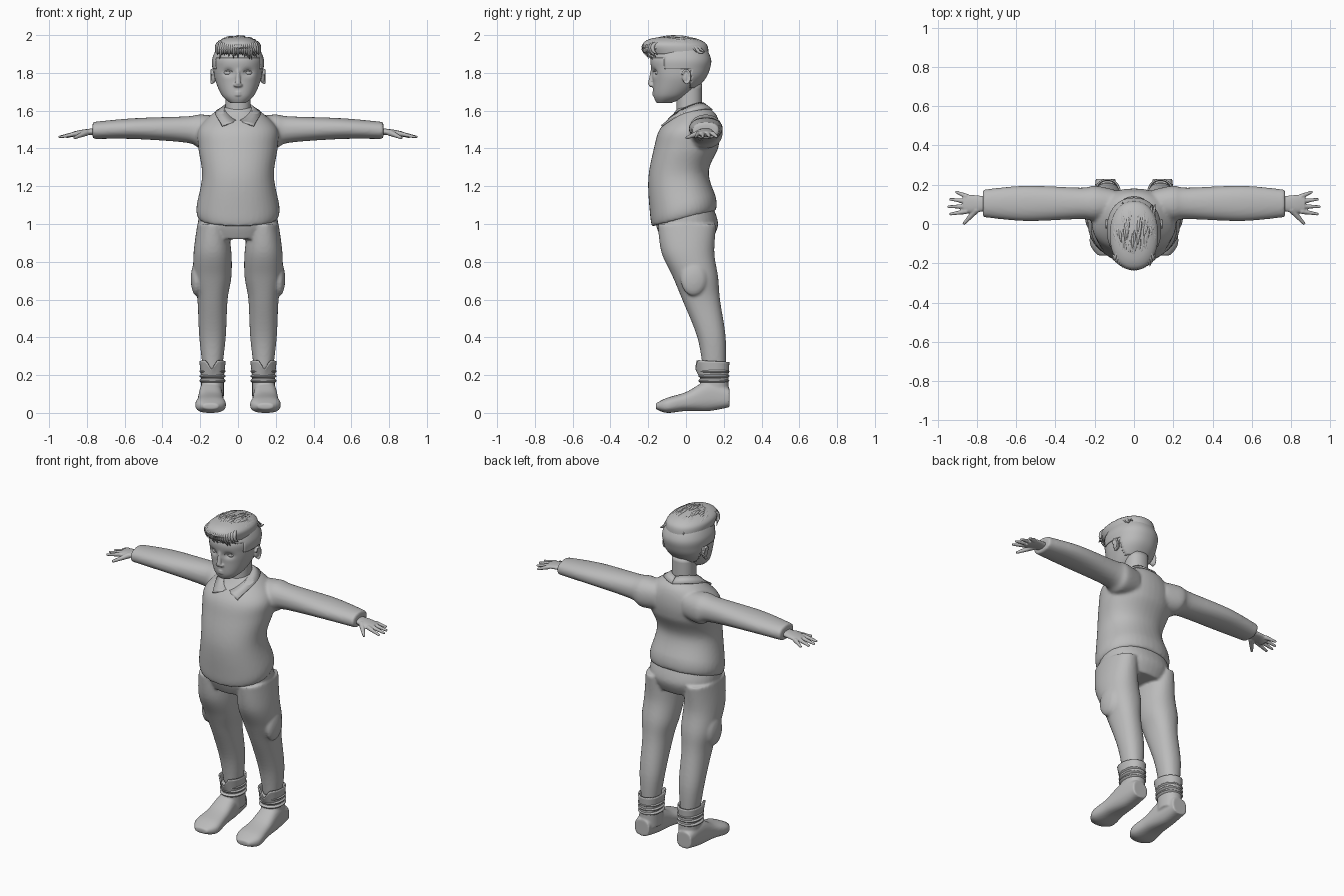
import bpy, bmesh, random
from math import sin, cos, pi, exp, sqrt, copysign
from mathutils import Vector, Matrix

if "Cube" in bpy.data.objects:
    bpy.data.objects.remove(bpy.data.objects["Cube"])
random.seed(4)

clay = bpy.data.materials.new("plain grey")
clay.use_nodes = True
clay.diffuse_color = (.5, .5, .5, 1)
clay.node_tree.nodes["Principled BSDF"].inputs["Base Color"].default_value = clay.diffuse_color


def spline(rows, steps):
    """Smooth in-between rows for a short list of equal-length tuples."""
    out = []
    last = len(rows) - 1
    for i in range(last):
        before, start, end, after = rows[max(i - 1, 0)], rows[i], rows[i + 1], rows[min(i + 2, last)]
        for step in range(steps):
            t = step / steps
            out.append([b + t / 2 * (c - a + t * (2 * a - 5 * b + 4 * c - d + t * (3 * (b - c) + d - a)))
                        for a, b, c, d in zip(before, start, end, after)])
    return out + [list(rows[last])]


def skin(bm, rings, caps=True):
    """Join rings of points into a tube of faces."""
    loops = [[bm.verts.new(point) for point in ring] for ring in rings]
    for lower, upper in zip(loops, loops[1:]):
        for i in range(len(lower)):
            bm.faces.new((lower[i - 1], lower[i], upper[i], upper[i - 1]))
    if caps:
        bm.faces.new(loops[0])
        bm.faces.new(loops[-1])


def ring(at, wide, low, high):
    """One section: place on the axis, half width, and the two ends of its depth."""
    return at, wide, low, high


def loft(bm, rows, axis="z", mid=0, power=2.2, count=40, steps=6, caps=True):
    """Rounded solid through the sections, centred sideways on mid."""
    rings = []
    for at, wide, low, high in spline(rows, steps):
        points = []
        for k in range(count):
            c, s = cos(2 * pi * k / count), sin(2 * pi * k / count)
            a = mid + wide * copysign(abs(c) ** (2 / power), c)
            b = (low + high) / 2 + (high - low) / 2 * copysign(abs(s) ** (2 / power), s)
            points.append({"x": (at, a, b), "y": (a, at, b), "z": (a, b, at)}[axis])
        rings.append(points)
    skin(bm, rings, caps)


def tube(bm, rows, count=8, steps=4):
    """Round strand through rows of x, y, z and radius."""
    path = spline(rows, steps)
    rings = []
    for i, (x, y, z, radius) in enumerate(path):
        ahead, behind = path[min(i + 1, len(path) - 1)], path[max(i - 1, 0)]
        turn = (Vector(ahead[:3]) - Vector(behind[:3])).to_track_quat("Z", "Y")
        angles = [2 * pi * k / count for k in range(count)]
        rings.append([Vector((x, y, z)) + turn @ Vector((radius * cos(a), radius * sin(a), 0)) for a in angles])
    skin(bm, rings)


def ball(bm, centre, size):
    place = Matrix.Translation(centre) @ Matrix.Diagonal(size).to_4x4()
    bmesh.ops.create_uvsphere(bm, u_segments=20, v_segments=12, radius=1, matrix=place)


def finish(name, bm, mirror=False, voxel=0, relax=0, thick=0):
    """Turn the working mesh into an object, optionally mirrored, blended and smoothed."""
    bmesh.ops.recalc_face_normals(bm, faces=bm.faces[:])
    mesh = bpy.data.meshes.new(name)
    bm.to_mesh(mesh)
    bm.free()
    mesh.materials.append(clay)
    mesh.shade_smooth()
    part = bpy.data.objects.new(name, mesh)
    bpy.context.collection.objects.link(part)
    if thick:
        part.modifiers.new("thickness", "SOLIDIFY").thickness = thick
    if mirror:
        part.modifiers.new("mirror", "MIRROR").use_mirror_merge = False
    if voxel:
        blend = part.modifiers.new("blend", "REMESH")
        blend.mode, blend.voxel_size, blend.use_smooth_shade = "VOXEL", voxel, True
    if relax:
        part.modifiers.new("relax", "SMOOTH").iterations = relax


# Sweater: torso with a hem that rises to the back, blended with the sleeves
bm = bmesh.new()
loft(bm, [ring(at=.99, wide=.21, low=-.18, high=.16),
          ring(at=1.05, wide=.22, low=-.19, high=.16),
          ring(at=1.24, wide=.19, low=-.2, high=.12),
          ring(at=1.4, wide=.21, low=-.17, high=.17),
          ring(at=1.5, wide=.21, low=-.14, high=.18),
          ring(at=1.58, wide=.14, low=-.07, high=.16),
          ring(at=1.62, wide=.07, low=-.04, high=.11)])
for v in bm.verts:
    fade = min(1, max(0, (1.4 - v.co.z) * 3))
    v.co.z += fade * (v.co.y + .17) / 4
loft(bm, [ring(at=.1, wide=.07, low=1.41, high=1.57),
          ring(at=.2, wide=.09, low=1.4, high=1.58),
          ring(at=.27, wide=.08, low=1.43, high=1.57),
          ring(at=.55, wide=.09, low=1.45, high=1.56),
          ring(at=.77, wide=.07, low=1.45, high=1.54)], axis="x", mid=.105)
finish("sweater", bm, mirror=True, voxel=.009, relax=6)

# Trousers: hips, legs and bulging side pockets
bm = bmesh.new()
loft(bm, [ring(at=.92, wide=.17, low=-.13, high=.14),
          ring(at=1, wide=.21, low=-.16, high=.17),
          ring(at=1.1, wide=.2, low=-.16, high=.14)])
loft(bm, [ring(at=1, wide=.08, low=-.15, high=.16),
          ring(at=.85, wide=.1, low=-.13, high=.15),
          ring(at=.72, wide=.1, low=-.07, high=.17),
          ring(at=.6, wide=.08, low=-.02, high=.18),
          ring(at=.4, wide=.07, low=.06, high=.21),
          ring(at=.23, wide=.05, low=.09, high=.21)], mid=.135)
ball(bm, (.22, .04, .71), (.03, .07, .09))
finish("trousers", bm, mirror=True, voxel=.008, relax=5)

# Boots: foot and ankle blended
bm = bmesh.new()
loft(bm, [ring(at=-.16, wide=.04, low=.02, high=.05),
          ring(at=-.1, wide=.08, low=0, high=.08),
          ring(at=0, wide=.07, low=.01, high=.11),
          ring(at=.12, wide=.06, low=.01, high=.17),
          ring(at=.23, wide=.05, low=.03, high=.13)], axis="y", mid=.145, power=2.6)
loft(bm, [ring(at=z, wide=.06, low=.075, high=.225) for z in (.08, .22)], mid=.135)
finish("boots", bm, mirror=True, voxel=.006, relax=4)

# Flared boot cuffs, notched at the front and lower at the back
bm = bmesh.new()
loft(bm, [ring(at=.19, wide=.06, low=.07, high=.225),
          ring(at=.28, wide=.07, low=.05, high=.23)], mid=.135, count=48, caps=False)
for v in bm.verts:
    rise = (v.co.z - .19) * 10
    if v.co.y < .1:
        v.co.z -= rise * .06 * max(0, 1 - abs(v.co.x - .14) / .035)
    v.co.z -= rise * v.co.y / 20
finish("boot_cuffs", bm, mirror=True, thick=.008)

# Ankle straps
bm = bmesh.new()
for z in (.17, .195, .22):
    loft(bm, [ring(at=z + shift, wide=half, low=.135 - half, high=.16 + half)
              for shift, half in ((-.01, .06), (0, .07), (.01, .06))], mid=.135)
finish("boot_straps", bm, mirror=True)

# Hands: palm, four spread fingers and a thumb
bm = bmesh.new()
loft(bm, [ring(at=.74, wide=.035, low=1.47, high=1.51),
          ring(at=.82, wide=.045, low=1.47, high=1.5),
          ring(at=.87, wide=.045, low=1.46, high=1.49)], axis="x", mid=.103)
for i, reach in enumerate((.91, .94, .95, .94)):
    tube(bm, [(.85, .14 - i / 40, 1.48, .014), (reach, .165 - i / 26, 1.46, .007)])
tube(bm, [(.8, .075, 1.485, .018), (.868, 0, 1.455, .008)])
finish("hands", bm, mirror=True, voxel=.0045, relax=2)

# Neck
bm = bmesh.new()
loft(bm, [ring(at=z, wide=.067, low=-.05, high=.085) for z in (1.53, 1.74)])
finish("neck", bm)

# Collar: a folded strip around the neck with pointed front tips
bm = bmesh.new()
pairs = []
for k in range(25):
    a = pi * k / 24
    b = .6 + a * (1 - .6 / pi)
    tip = exp(-3 * a) / 60
    inner = (.073 * sin(a), -.1 * cos(a), 1.59 + .03 * sin(a) - .045 * cos(a))
    outer = (.12 * sin(b) + tip, -.14 * cos(b) - tip, 1.56 + .03 * sin(b) - .045 * cos(b) - tip)
    pairs.append((bm.verts.new(inner), bm.verts.new(outer)))
for (a, b), (c, d) in zip(pairs, pairs[1:]):
    bm.faces.new((a, b, d, c))
finish("collar", bm, mirror=True, thick=.01)

# Head: skull with eye sockets, nose, lips, brows and ears blended
skull = [ring(at=1.64, wide=.04, low=-.155, high=-.08),
         ring(at=1.68, wide=.085, low=-.172, high=.01),
         ring(at=1.76, wide=.12, low=-.176, high=.09),
         ring(at=1.82, wide=.13, low=-.184, high=.12),
         ring(at=1.88, wide=.13, low=-.185, high=.125),
         ring(at=1.95, wide=.09, low=-.14, high=.08),
         ring(at=1.98, wide=.02, low=-.05, high=0)]


def face(x):
    """Front of the face at eye height."""
    return -.035 - .147 * sqrt(1 - (x / .13) ** 2)


bm = bmesh.new()
loft(bm, skull, count=96, steps=8)
for v in bm.verts:
    if v.co.y < -.05:
        v.co.y += .017 * exp(-((abs(v.co.x) - .052) / .026) ** 2 - ((v.co.z - 1.803) / .018) ** 2)
tube(bm, [(0, -.175, 1.83, .009), (0, -.181, 1.79, .011), (0, -.187, 1.74, .016)])
ball(bm, (0, -.18, 1.735), (.024, .018, .011))
for z in (1.684, 1.696):
    tube(bm, [(t * .03, t * t / 90 - .173, z, .007 - t * t / 200) for t in (-1, 0, 1)])
for side in (-1, 1):
    tube(bm, [(side * x, face(x) + .003, 1.838 - abs(x - .05) / 4, .006) for x in (.02, .05, .09)])
    ball(bm, (side * .13, 0, 1.778), (.012, .021, .034))
    rim = [pi * (k / 4 - .6) for k in range(7)]
    tube(bm, [(side * .14, .022 * cos(a), 1.78 + .036 * sin(a), .006) for a in rim])
finish("head", bm, voxel=.0045, relax=2)

# Eyes with an upper lid line
bm = bmesh.new()
ball(bm, (.052, -.139, 1.801), (.026, .025, .018))
tube(bm, [(x, face(x) + .006, 1.812 - abs(x - .052) / 4, .003) for x in (.028, .052, .076)])
finish("eyes", bm, mirror=True)

# Short hair on the sides and back, cut to a hairline
bm = bmesh.new()
loft(bm, [ring(at, wide + .005, low - .004, high + .006) for at, wide, low, high in skull], count=72, steps=8)
bare = []
for f in bm.faces:
    spot = f.calc_center_median()
    hairline = 1.88 if spot.y < -.11 else 1.82 if spot.y < .025 else 1.715
    if spot.z < hairline:
        bare.append(f)
bmesh.ops.delete(bm, geom=bare, context="FACES")
finish("short_hair", bm, thick=.006)

# Swept top hair: a soft mass with combed strands and a fringe
bm = bmesh.new()
loft(bm, [ring(at=1.9, wide=.12, low=-.2, high=.12),
          ring(at=1.95, wide=.12, low=-.23, high=.11),
          ring(at=1.98, wide=.08, low=-.19, high=.06),
          ring(at=1.993, wide=.02, low=-.1, high=-.02)])
for strand in range(90):
    x, y = random.uniform(-.115, .115), random.uniform(-.13, .11)
    rows = []
    for k, radius in enumerate((.002, .008, .007, .001)):
        dome = 1 - (x / .128) ** 2 - ((y + .055) / .178) ** 2
        rows.append((x, y, 1.91 + .083 * sqrt(max(0, dome)), radius))
        x, y = x * .94, y - .03
    tube(bm, rows, count=6)
for k in range(-9, 10):
    x = k / 90
    back = 5 * x * x
    end = random.uniform(1.87, 1.9)
    tube(bm, [(x * .85, back - .19, 1.965, .004), (x * .95, back - .22, 1.95, .011),
              (x, back - .225, 1.92, .01), (x * 1.1, back - .2, end, .001)], count=6)
finish("top_hair", bm)
